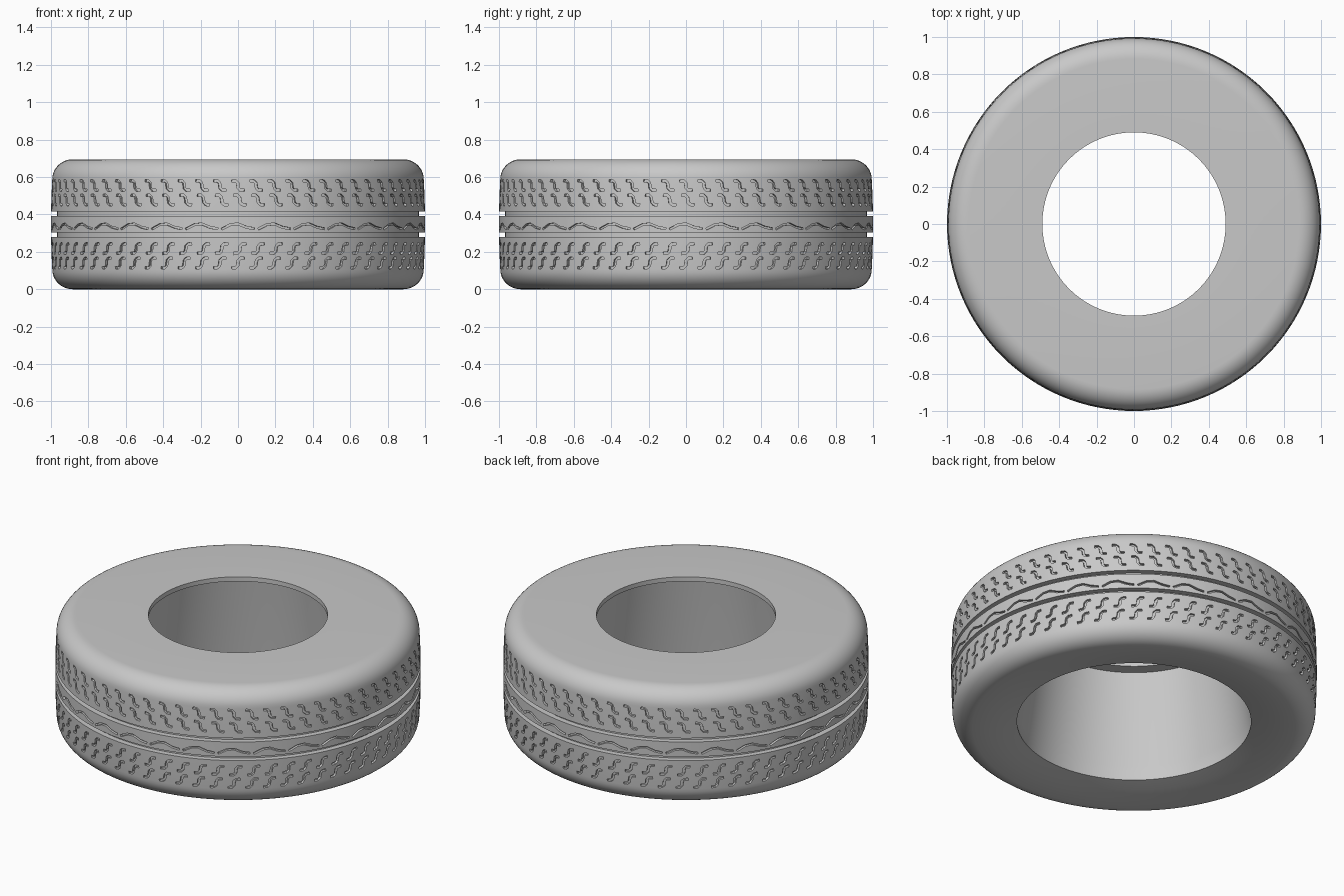
import bpy, bmesh, math
from math import sin, cos, pi, radians

if "Cube" in bpy.data.objects:
    bpy.data.objects.remove(bpy.data.objects["Cube"], do_unlink=True)

HEIGHT = 0.695
MID = HEIGHT / 2
SEGMENTS = 128

rubber = bpy.data.materials.new("grey rubber")
rubber.use_nodes = True
GREY = (0.58, 0.58, 0.58, 1)
rubber.diffuse_color = GREY
rubber.node_tree.nodes["Principled BSDF"].inputs["Base Color"].default_value = GREY


def crown(z):
    """Radius of the slightly bulging tread at height z."""
    return 1 - 0.12 * (z - MID) ** 2


def add_object(name, bm):
    bmesh.ops.recalc_face_normals(bm, faces=bm.faces)
    mesh = bpy.data.meshes.new(name)
    bm.to_mesh(mesh)
    bm.free()
    mesh.materials.append(rubber)
    obj = bpy.data.objects.new(name, mesh)
    bpy.context.collection.objects.link(obj)
    return obj


def half_profile():
    """Shoulder and tread from the upper sidewall down to the middle."""
    corner_z = 0.59
    edge = crown(corner_z)
    width, drop = 0.11, HEIGHT - corner_z
    pts = []
    for i in range(11):
        a = i / 10 * pi / 2
        pts.append((edge - width + width * sin(a), corner_z + drop * cos(a)))
    pts += [(crown(z), z) for z in (0.53, 0.47, 0.415)]
    # circumferential groove
    pts += [(0.967, 0.415), (0.967, 0.392), (crown(0.392), 0.392)]
    return pts


# Tyre body: closed cross-section turned around the axis,
# with a dished lower sidewall and an inner wall narrowing to the top lip
upper = half_profile()
lower = [(r, HEIGHT - z) for r, z in reversed(upper)]
inner = [(0.80, 0.006), (0.72, 0.018), (0.64, 0.036),
         (0.643, 0.06), (0.637, 0.12), (0.56, 0.668),
         (0.49, 0.668), (0.49, HEIGHT)]
section = upper + lower + inner

bm = bmesh.new()
rings = []
for s in range(SEGMENTS):
    a = 2 * pi * s / SEGMENTS
    rings.append([bm.verts.new((r * cos(a), r * sin(a), z)) for r, z in section])
for s in range(SEGMENTS):
    here, there = rings[s], rings[(s + 1) % SEGMENTS]
    for i in range(len(section)):
        j = (i + 1) % len(section)
        bm.faces.new((here[i], there[i], there[j], here[j]))
tyre = add_object("tyre", bm)


def add_slot(bm, path, angle, z0, width=0.014, depth=0.016):
    """Closed bent bar following a path of (along, up) points on the tread."""
    loops = []
    for i, (u, v) in enumerate(path):
        a, b = path[max(i - 1, 0)], path[min(i + 1, len(path) - 1)]
        du, dv = b[0] - a[0], b[1] - a[1]
        k = width / 2 / math.hypot(du, dv)
        loop = []
        for side, lift in ((1, -depth), (-1, -depth), (-1, 0.02), (1, 0.02)):
            z = z0 + v + side * du * k
            t = angle + u - side * dv * k
            r = crown(z) + lift
            loop.append(bm.verts.new((r * cos(t), r * sin(t), z)))
        loops.append(loop)
    for p, q in zip(loops, loops[1:]):
        for i in range(4):
            j = (i + 1) % 4
            bm.faces.new((p[i], p[j], q[j], q[i]))
    bm.faces.new(loops[0])
    bm.faces.new(loops[-1][::-1])


# Tread cuts: two rows of bent slots on each shoulder, mirrored
bm = bmesh.new()
bend = [(-0.034, 0.026), (-0.012, 0.024), (-0.002, 0.014),
        (0.002, -0.014), (0.012, -0.024), (0.034, -0.026)]
COUNT = 64
for mirror in (1, -1):
    path = [(u, v * mirror) for u, v in bend]
    for offset, shift in ((0.207, 0), (0.13, 0.01)):
        for n in range(COUNT):
            add_slot(bm, path, 2 * pi * n / COUNT + shift, MID + mirror * offset)

# Wavy dashes around the middle rib
DASHES = 32
wave = [(-0.088, -0.016), (-0.04, 0.008), (0.0, 0.012),
        (0.045, -0.006), (0.088, -0.014)]
for n in range(DASHES):
    add_slot(bm, wave, 2 * pi * n / DASHES, MID - 0.01, width=0.011)
cutter = add_object("tread_cutter", bm)
cutter.hide_render = True

# Cut the tread and shade
bpy.context.view_layer.objects.active = tyre
for obj in bpy.context.selected_objects:
    obj.select_set(False)
tyre.select_set(True)
cut = tyre.modifiers.new("tread_cut", "BOOLEAN")
cut.operation = "DIFFERENCE"
cut.solver = "MANIFOLD"
cut.object = cutter
bpy.ops.object.modifier_apply(modifier=cut.name)
bpy.data.objects.remove(cutter, do_unlink=True)
bpy.ops.object.shade_smooth_by_angle(angle=radians(30))
